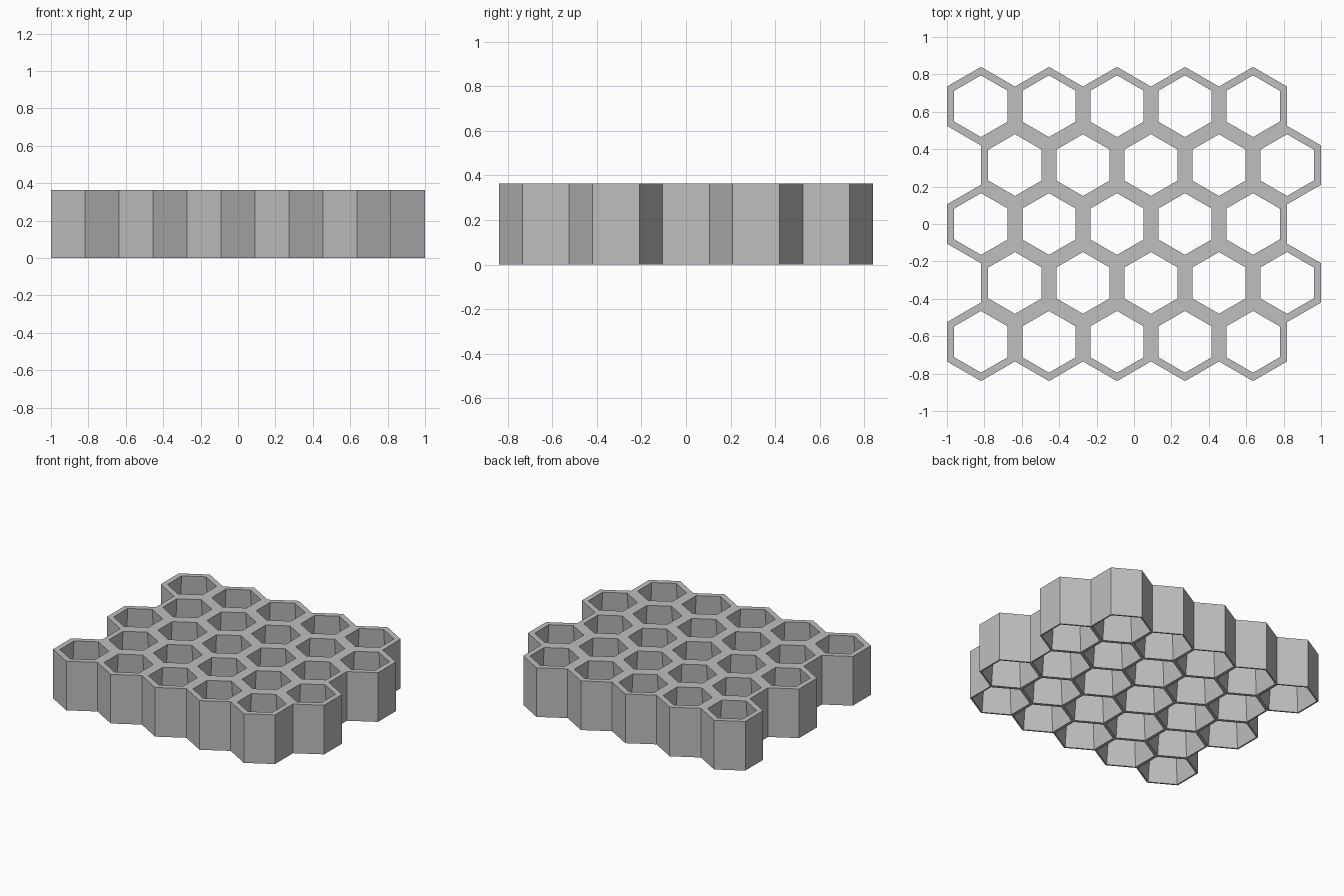
import bpy
import bmesh
from math import sin, cos, pi, sqrt

cube = bpy.data.objects.get("Cube")
if cube:
    bpy.data.objects.remove(cube, do_unlink=True)

ROWS, COLUMNS = 5, 5
PITCH = 2 / (COLUMNS + 0.5)      # flat-to-flat width of a cell
RADIUS = PITCH / sqrt(3)         # corner radius of a cell
ROW_STEP = RADIUS * 1.5
HEIGHT = 0.364
TOP_HOLE = 0.165                 # corner radius of the opening above
BOTTOM_HOLE = 0.197              # wider opening below, leaving a thin rim

# Plain grey material
grey = bpy.data.materials.new("grey")
grey.use_nodes = True
colour = (0.52, 0.52, 0.52, 1)
grey.diffuse_color = colour
grey.node_tree.nodes["Principled BSDF"].inputs["Base Color"].default_value = colour

bm = bmesh.new()


def hexagon(x, y, z, radius):
    """Ring of six vertices with a corner pointing along y."""
    angles = [pi / 6 + i * pi / 3 for i in range(6)]
    return [bm.verts.new((x + radius * cos(a), y + radius * sin(a), z)) for a in angles]


def bridge(a, b):
    """Join two rings with quads, returned in side order."""
    return [bm.faces.new((a[i], a[(i + 1) % 6], b[(i + 1) % 6], b[i])) for i in range(6)]


# Cells: outer wall, top rim, tapered hole and bottom rim
outer_walls = []
for row in range(ROWS):
    y = (ROWS - 1) / 2 * ROW_STEP - row * ROW_STEP
    for column in range(COLUMNS):
        x = -1 + PITCH * (column + 0.5 + 0.5 * (row % 2))
        base = hexagon(x, y, 0, RADIUS)
        rim = hexagon(x, y, HEIGHT, RADIUS)
        hole_top = hexagon(x, y, HEIGHT, TOP_HOLE)
        hole_base = hexagon(x, y, 0, BOTTOM_HOLE)
        outer_walls += bridge(base, rim)
        bridge(rim, hole_top)
        bridge(hole_top, hole_base)
        bridge(hole_base, base)

# Walls shared by two cells lie inside the solid, so they are removed
shared = {}
for face in outer_walls:
    centre = face.calc_center_median()
    shared.setdefault((round(centre.x, 2) + 0.0, round(centre.y, 2) + 0.0), []).append(face)
inside = [f for group in shared.values() if len(group) > 1 for f in group]
bmesh.ops.delete(bm, geom=inside, context='FACES_ONLY')
bmesh.ops.remove_doubles(bm, verts=bm.verts[:], dist=0.001)
bmesh.ops.recalc_face_normals(bm, faces=bm.faces[:])

mesh = bpy.data.meshes.new("honeycomb_panel")
bm.to_mesh(mesh)
bm.free()
mesh.materials.append(grey)
panel = bpy.data.objects.new("honeycomb_panel", mesh)
bpy.context.collection.objects.link(panel)
